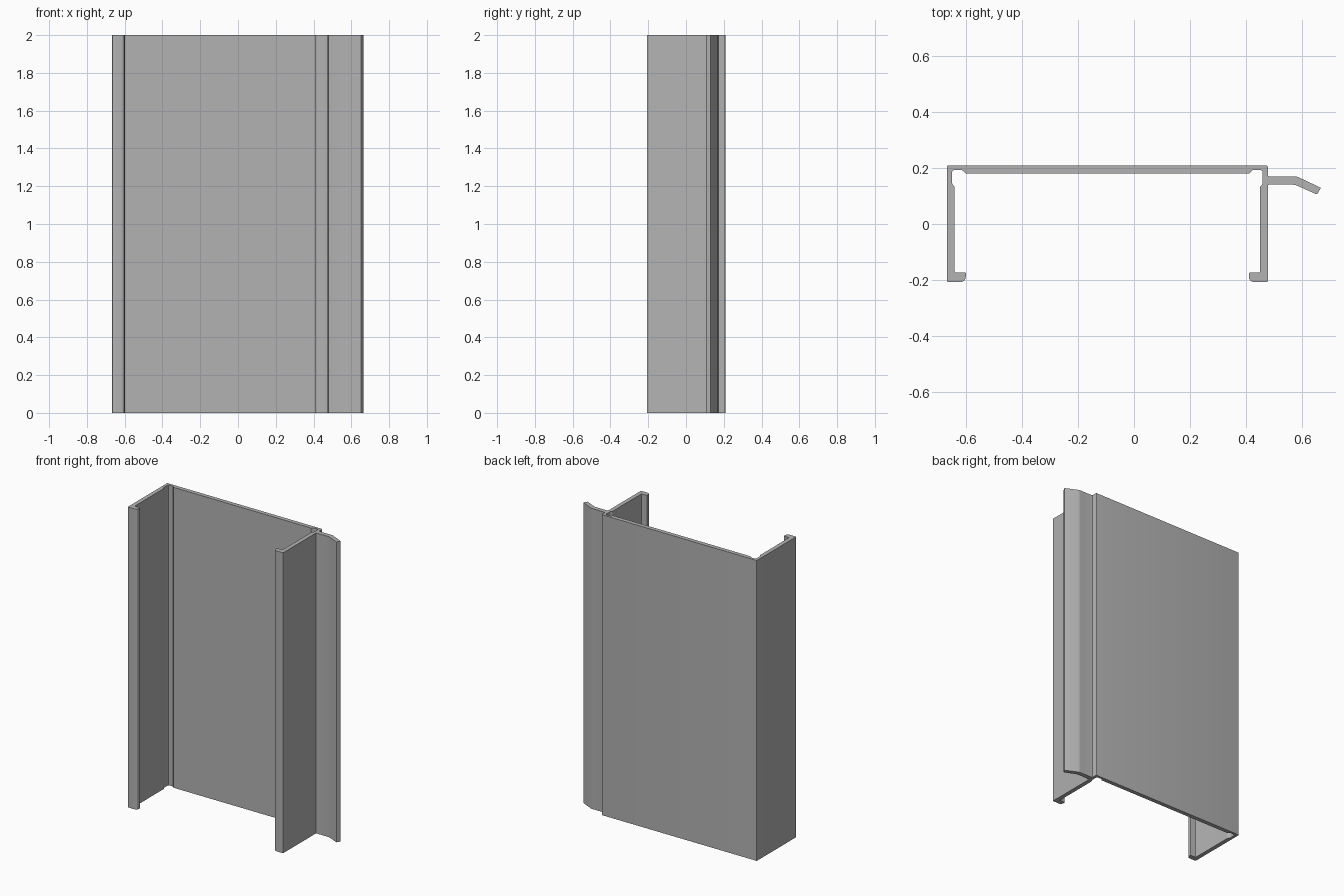
import bpy
import bmesh
from math import radians
from mathutils import Vector

cube = bpy.data.objects.get("Cube")
if cube:
    bpy.data.objects.remove(cube, do_unlink=True)

HEIGHT = 2.0
CENTRE = -0.095  # mid-plane of the channel


def material(name, rgb):
    mat = bpy.data.materials.new(name)
    mat.use_nodes = True
    colour = (*rgb, 1.0)
    mat.diffuse_color = colour
    mat.node_tree.nodes["Principled BSDF"].inputs["Base Color"].default_value = colour
    return mat


def rounded(corners, steps=4):
    """Turn (x, y, radius) corners into an outline with filleted corners."""
    outline = []
    for i, (x, y, r) in enumerate(corners):
        p = Vector((x, y))
        if r == 0:
            outline.append(p)
            continue
        a = (Vector(corners[i - 1][:2]) - p).normalized()
        b = (Vector(corners[(i + 1) % len(corners)][:2]) - p).normalized()
        start, end = p + a * r, p + b * r
        for k in range(steps + 1):
            t = k / steps
            outline.append(start * (1 - t) ** 2 + p * 2 * t * (1 - t) + end * t ** 2)
    return outline


def extrude(name, outline, mat):
    bm = bmesh.new()
    face = bm.faces.new([bm.verts.new((p.x, p.y, 0)) for p in outline])
    result = bmesh.ops.extrude_face_region(bm, geom=[face])
    top = [g for g in result["geom"] if isinstance(g, bmesh.types.BMVert)]
    bmesh.ops.translate(bm, verts=top, vec=(0, 0, HEIGHT))
    bmesh.ops.recalc_face_normals(bm, faces=bm.faces)
    mesh = bpy.data.meshes.new(name)
    bm.to_mesh(mesh)
    bm.free()
    mesh.materials.append(mat)
    obj = bpy.data.objects.new(name, mesh)
    bpy.context.collection.objects.link(obj)
    bpy.ops.object.select_all(action="DESELECT")
    obj.select_set(True)
    bpy.context.view_layer.objects.active = obj
    bpy.ops.object.shade_smooth_by_angle(angle=radians(25))
    return obj


# Inside of one half: corner relief groove, wall and hooked lip
inner = [
    (0.505, 0.18, 0), (0.517, 0.192, 0.003), (0.553, 0.192, 0.008),
    (0.553, 0.143, 0.003), (0.544, 0.132, 0.003), (0.544, -0.173, 0.006),
    (0.504, -0.173, 0.005), (0.504, -0.207, 0.022),
]
# Outside of one half, from the lip up to the back corner
foot = [(0.572, -0.207, 0.006)]
back = [(0.572, 0.208, 0.006)]

# Bent side flange that grows out of the left wall
flange = [
    (0.572, 0.14, 0.005), (0.669, 0.14, 0.008), (0.747, 0.105, 0.004),
    (0.761, 0.129, 0.004), (0.674, 0.17, 0.008), (0.572, 0.17, 0.005),
]

left_half = inner + foot + flange + back
right_half = [(-x, y, r) for x, y, r in reversed(inner + foot + back)]
profile = [(x + CENTRE, y, r) for x, y, r in left_half + right_half]

extrude("channel_profile", rounded(profile), material("aluminium grey", (0.45, 0.45, 0.45)))
